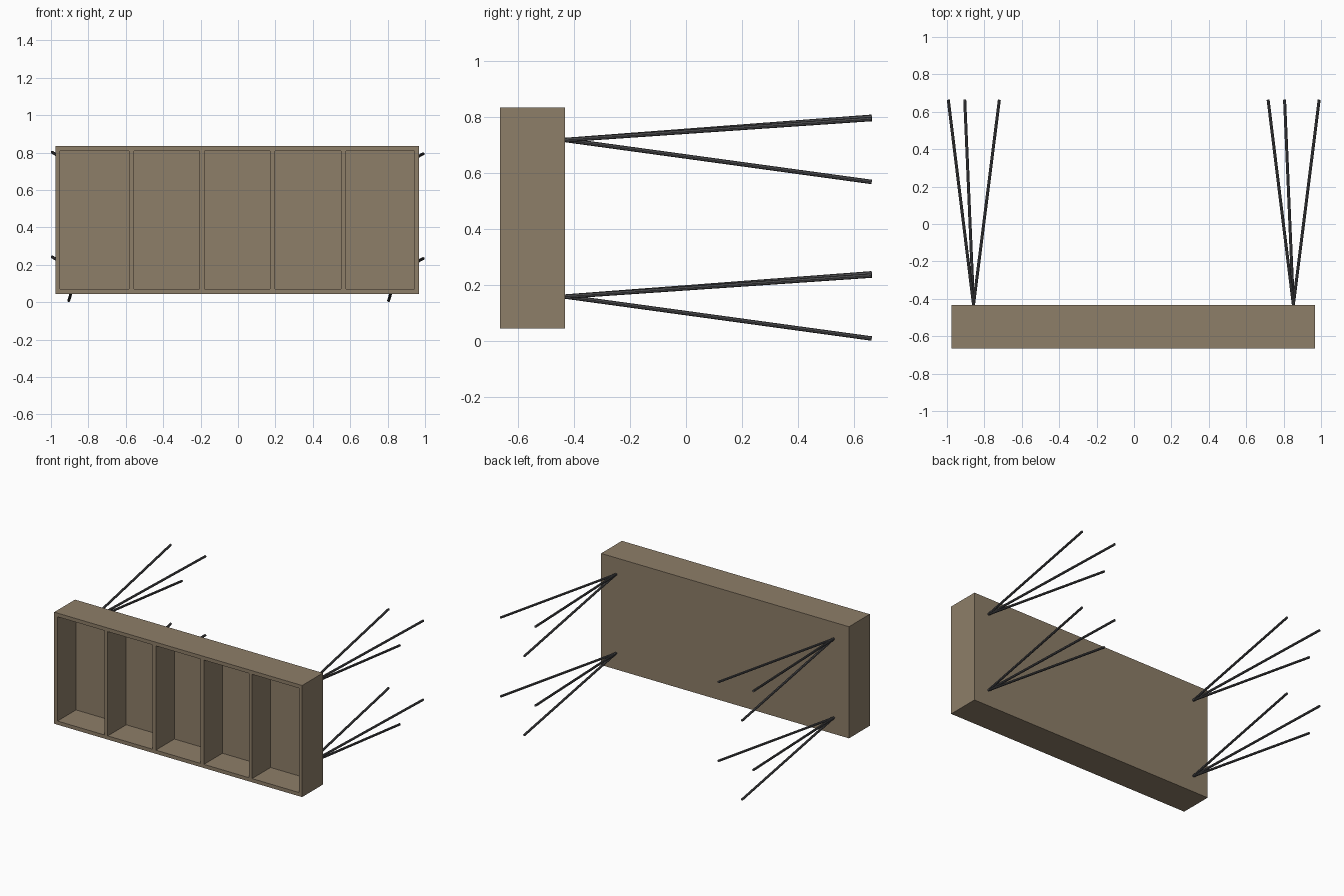
import bpy
from mathutils import Vector

if "Cube" in bpy.data.objects:
    bpy.data.objects.remove(bpy.data.objects["Cube"])


def material(name, rgb):
    m = bpy.data.materials.new(name)
    m.diffuse_color = (*rgb, 1)
    m.use_nodes = True
    m.node_tree.nodes["Principled BSDF"].inputs["Base Color"].default_value = m.diffuse_color
    return m


WOOD = material("wood", (0.27, 0.21, 0.14))
METAL = material("dark_metal", (0.08, 0.08, 0.085))


def box(name, x0, x1, y0, y1, z0, z1):
    bpy.ops.mesh.primitive_cube_add(size=1, location=((x0 + x1) / 2, (y0 + y1) / 2, (z0 + z1) / 2))
    ob = bpy.context.object
    ob.name = name
    ob.scale = (x1 - x0, y1 - y0, z1 - z0)
    bpy.ops.object.transform_apply(location=False, rotation=False, scale=True)
    ob.data.materials.append(WOOD)
    return ob


def rod(name, a, b, radius):
    a, b = Vector(a), Vector(b)
    d = b - a
    bpy.ops.mesh.primitive_cylinder_add(vertices=8, radius=radius, depth=d.length, location=(a + b) / 2)
    ob = bpy.context.object
    ob.name = name
    ob.rotation_euler = d.to_track_quat('Z', 'Y').to_euler()
    ob.data.materials.append(METAL)


# Cabinet shell, open towards the front
X0, X1, Y0, Y1, Z0, Z1, T = -0.977, 0.969, -0.665, -0.432, 0.044, 0.836, 0.026
box("left_side", X0, X0 + T, Y0, Y1, Z0, Z1)
box("right_side", X1 - T, X1, Y0, Y1, Z0, Z1)
box("bottom_panel", X0 + T, X1 - T, Y0, Y1, Z0, Z0 + T)
box("top_panel", X0 + T, X1 - T, Y0, Y1, Z1 - T, Z1)
box("back_panel", X0 + T, X1 - T, Y1 - T, Y1, Z0 + T, Z1 - T)

# Four upright dividers making five bays
for i in range(4):
    x = -0.570 + i * 0.3777
    box(f"divider_{i + 1}", x - T / 2, x + T / 2, Y0, Y1 - T, Z0 + T, Z1 - T)

# Four splayed clusters of three rods behind the cabinet
SPREAD = [(-0.135, 0.083), (0.138, 0.075), (-0.047, -0.150)]
for side, x in (("left", -0.858), ("right", 0.852)):
    for level, z in (("lower", 0.159), ("upper", 0.719)):
        for i, (dx, dz) in enumerate(SPREAD):
            rod(f"{side}_{level}_rod_{i + 1}", (x, Y1, z), (x + dx, 0.664, z + dz), 0.008)
